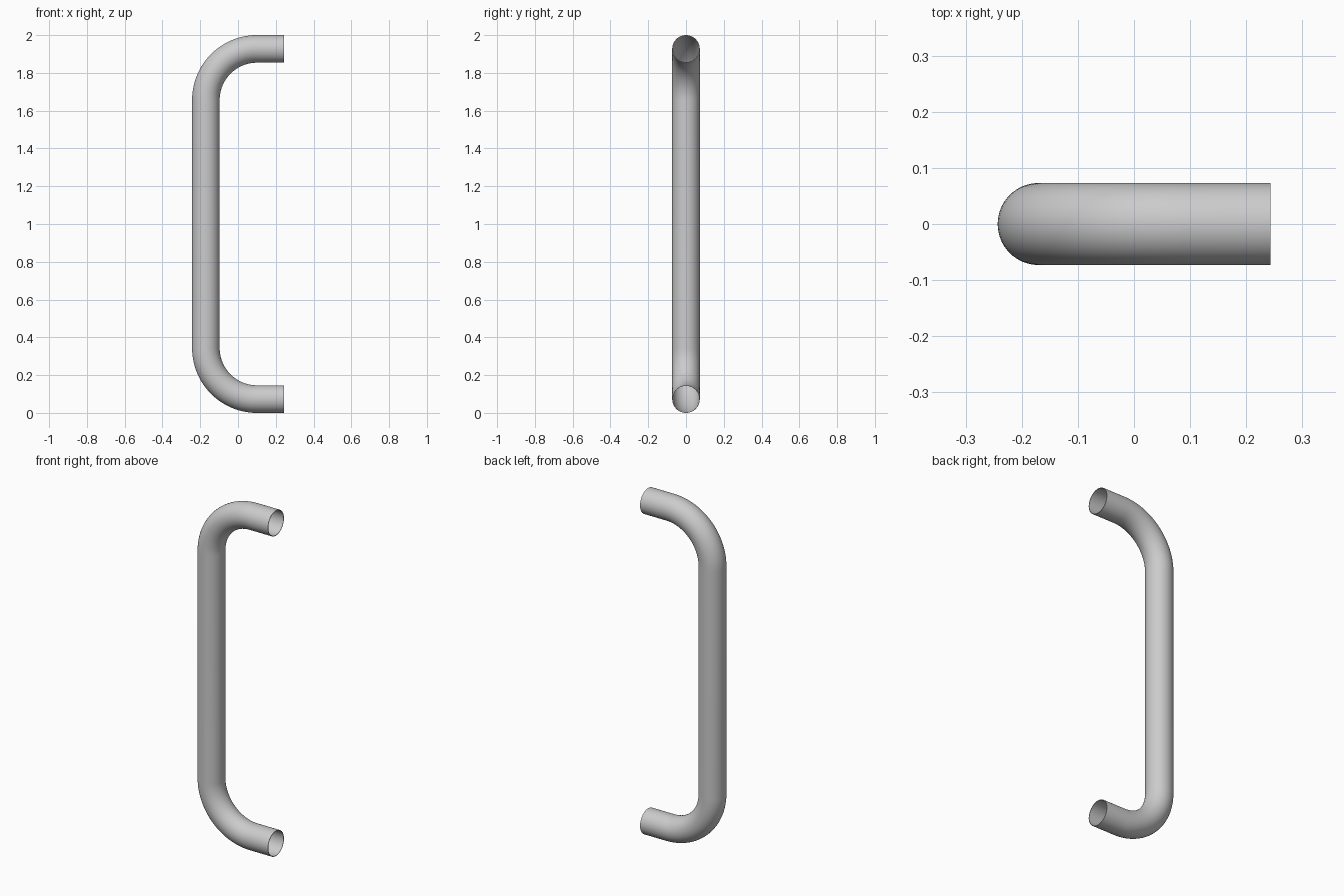
import bpy, bmesh, math
from mathutils import Vector

if "Cube" in bpy.data.objects:
    bpy.data.objects.remove(bpy.data.objects["Cube"])

R = 0.073          # tube radius
BEND = 0.27        # centreline bend radius
X_BAR, X_END = -0.17, 0.243
Z_LOW, Z_HIGH = R, 2 - R
SIDES, STEPS = 64, 24

# Centreline path: (point, tangent) from the lower open end to the upper one
path = [(Vector((X_END, 0, Z_LOW)), Vector((-1, 0, 0)))]
for zc, start in ((Z_LOW + BEND, 270), (Z_HIGH - BEND, 180)):
    for i in range(STEPS + 1):
        a = math.radians(start - 90 * i / STEPS)
        c, s = math.cos(a), math.sin(a)
        path.append((Vector((X_BAR + BEND + BEND * c, 0, zc + BEND * s)),
                     Vector((s, 0, -c))))
path.append((Vector((X_END, 0, Z_HIGH)), Vector((1, 0, 0))))

# Sweep a circle along the path, leaving both ends open
bm = bmesh.new()
rings = []
side = Vector((0, 1, 0))
for p, t in path:
    n = side.cross(t)
    rings.append([bm.verts.new(p + R * (math.cos(u) * side + math.sin(u) * n))
                  for u in (2 * math.pi * k / SIDES for k in range(SIDES))])
for a, b in zip(rings, rings[1:]):
    for k in range(SIDES):
        j = (k + 1) % SIDES
        bm.faces.new((a[k], a[j], b[j], b[k]))
# Make the normals point outward
bm.normal_update()
f = bm.faces[:][0] if not hasattr(bm.faces, "ensure_lookup_table") else (bm.faces.ensure_lookup_table() or bm.faces[0])
if f.normal.dot(f.calc_center_median() - (path[0][0] + path[1][0]) / 2) < 0:
    bmesh.ops.reverse_faces(bm, faces=bm.faces[:])
mesh = bpy.data.meshes.new("pull_handle_tube")
bm.to_mesh(mesh)
bm.free()

handle = bpy.data.objects.new("pull_handle_tube", mesh)
bpy.context.collection.objects.link(handle)

# Thin hollow wall
wall = handle.modifiers.new("wall", 'SOLIDIFY')
wall.thickness = 0.003
wall.offset = -1

bpy.context.view_layer.objects.active = handle
handle.select_set(True)
bpy.ops.object.modifier_apply(modifier="wall")
bpy.ops.object.shade_smooth_by_angle(angle=math.radians(40))
